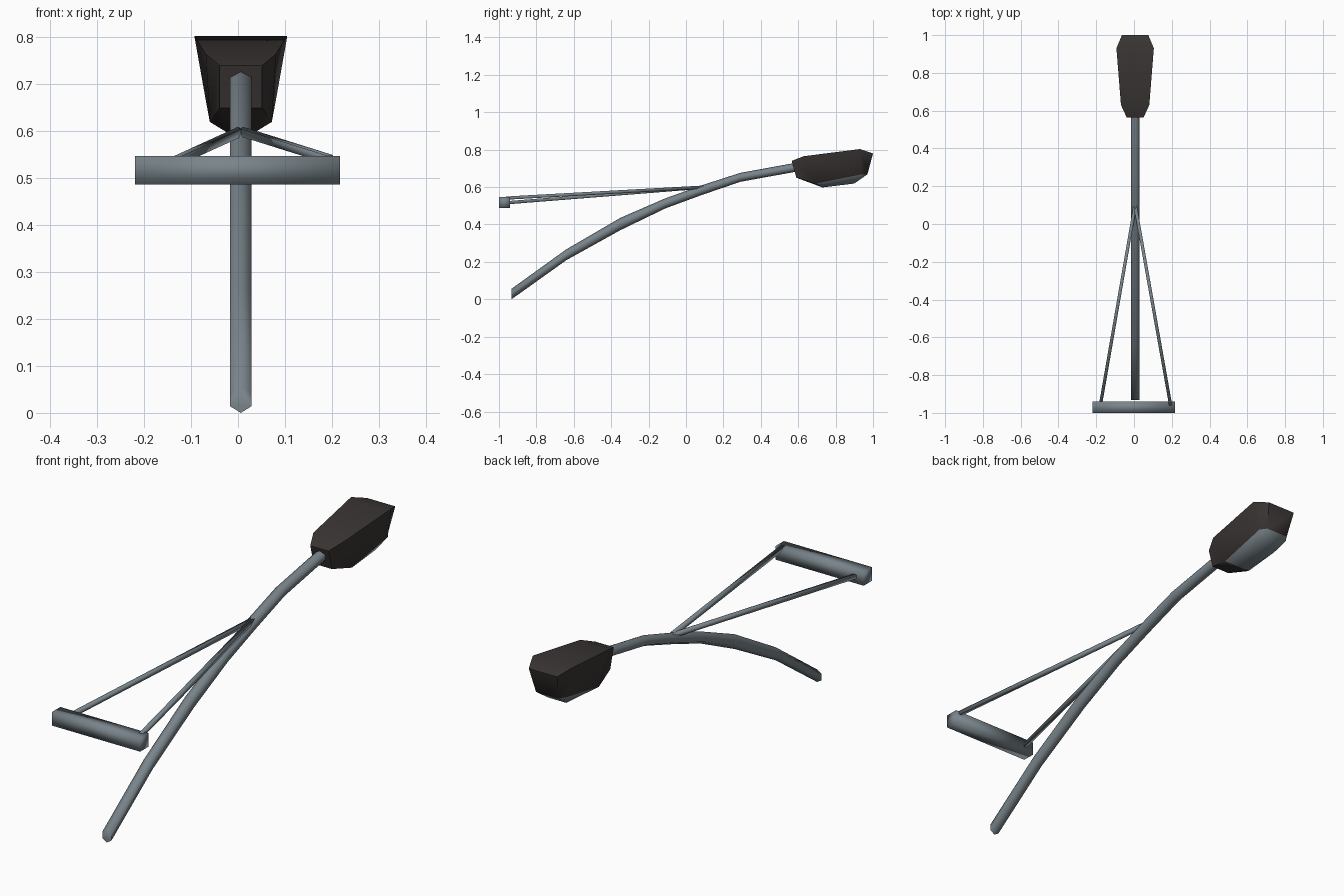
import bpy, bmesh, math
from mathutils import Vector

if "Cube" in bpy.data.objects:
    bpy.data.objects.remove(bpy.data.objects["Cube"])

CX = 0.006  # pole centre line


def mat(name, rgb):
    m = bpy.data.materials.new(name)
    m.diffuse_color = (*rgb, 1)
    m.use_nodes = True
    m.node_tree.nodes["Principled BSDF"].inputs["Base Color"].default_value = m.diffuse_color
    return m


GREY = mat("steel_grey", (0.19, 0.23, 0.255))
DARK = mat("dark_housing", (0.042, 0.036, 0.034))


def make(name, verts, faces, mats, smooth=180):
    me = bpy.data.meshes.new(name)
    me.from_pydata(verts, [], faces)
    bm = bmesh.new()
    bm.from_mesh(me)
    bmesh.ops.recalc_face_normals(bm, faces=bm.faces)
    bm.to_mesh(me)
    bm.free()
    for m in mats:
        me.materials.append(m)
    ob = bpy.data.objects.new(name, me)
    bpy.context.collection.objects.link(ob)
    bpy.ops.object.select_all(action='DESELECT')
    ob.select_set(True)
    bpy.context.view_layer.objects.active = ob
    bpy.ops.object.shade_smooth_by_angle(angle=math.radians(smooth))
    return ob


def loft(name, rings, mats, smooth):
    """Skin a list of equal rings and cap both ends."""
    n = len(rings[0])
    verts = [v for r in rings for v in r]
    faces = [(k * n + i, k * n + (i + 1) % n, (k + 1) * n + (i + 1) % n, (k + 1) * n + i)
             for k in range(len(rings) - 1) for i in range(n)]
    faces += [tuple(range(n)), tuple(range(len(verts) - n, len(verts)))]
    return make(name, verts, faces, mats, smooth)


# curved pole: (y, z, vertical half height), six-sided upright sections
path = [(-0.933, 0.028, 0.028), (-0.64, 0.238, 0.029), (-0.35, 0.403, 0.033),
        (-0.11, 0.513, 0.027), (0.08, 0.582, 0.026), (0.29, 0.652, 0.024), (0.61, 0.71, 0.024)]
rings = []
for y, z, h in path:
    rings.append([(CX + 0.026 * math.cos(a), y, z + h * math.sin(a))
                  for a in (math.radians(30 + 60 * i) for i in range(6))])
loft("curved_pole", rings, [GREY], 65)


# two thin stay rods
def rod(name, a, b, r=0.012):
    a, b = Vector(a), Vector(b)
    d = (b - a).normalized()
    s = d.cross(Vector((0, 0, 1))).normalized()
    u = s.cross(d)
    ring = [s * r * math.cos(t) + u * r * math.sin(t)
            for t in (math.radians(45 + 90 * i) for i in range(4))]
    loft(name, [[p + o for o in ring] for p in (a, b)], [GREY], 95)


rod("stay_rod_right", (0.194, -0.96, 0.541), (CX, 0.1, 0.6))
rod("stay_rod_left", (-0.178, -0.96, 0.516), (CX, 0.1, 0.6))

# cross bar
loft("cross_bar", [[(x, -1.0, 0.487), (x, -0.94, 0.487), (x, -0.94, 0.547), (x, -1.0, 0.547)]
                   for x in (-0.219, 0.217)], [GREY], 95)

# lamp head: paired left/right points as (half width, y, z)
pts = [(0.045, 0.565, 0.74), (0.075, 0.63, 0.765), (0.099, 0.93, 0.803), (0.07, 1.0, 0.78),   # top 0-3
       (0.045, 0.59, 0.65), (0.066, 0.70, 0.62), (0.075, 0.94, 0.668), (0.055, 0.97, 0.668),  # rim 4-7
       (0.03, 0.73, 0.598), (0.045, 0.90, 0.619)]                                             # belly 8-9
verts = [(CX + s * w, y, z) for s in (-1, 1) for w, y, z in pts]
N = len(pts)
side = [(i, i + 1, i + 5, i + 4) for i in range(3)] + [(4, 5, 8), (5, 6, 9, 8), (6, 7, 9)]
faces = side + [tuple(i + N for i in f) for f in side]
loop = [0, 1, 2, 3, 7, 9, 8, 4]
faces += [(a, b, b + N, a + N) for a, b in zip(loop, loop[1:] + loop[:1])]
head = make("lamp_head", verts, faces, [DARK, GREY], 50)

# pale lens on the faces that point down under the rear of the head
for p in head.data.polygons:
    if p.normal.z < -0.35 and p.center.z < 0.66 and p.center.y > 0.75:
        p.material_index = 1
